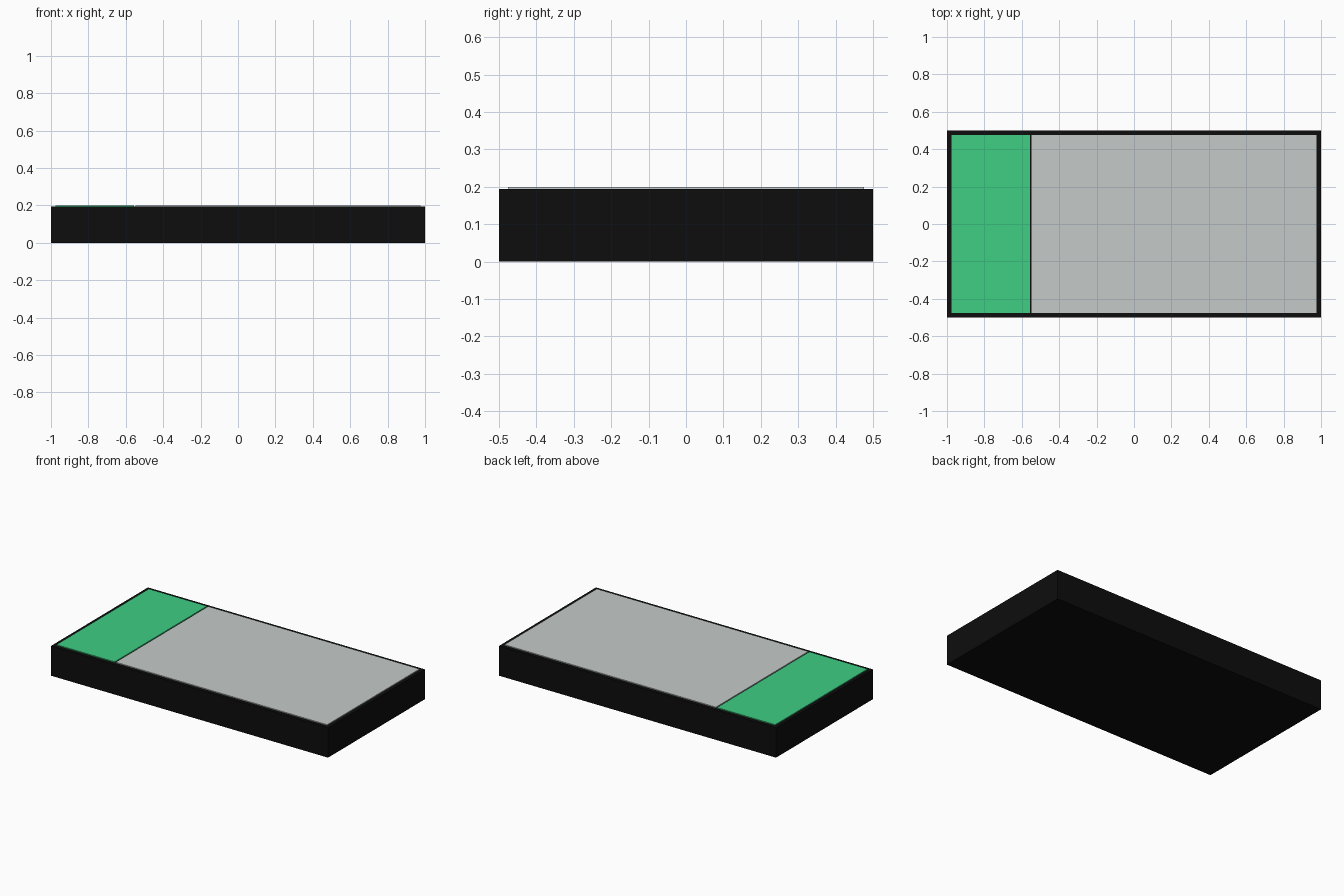
import bpy

if "Cube" in bpy.data.objects:
    bpy.data.objects.remove(bpy.data.objects["Cube"])


def material(name, rgb):
    m = bpy.data.materials.new(name)
    m.diffuse_color = (*rgb, 1.0)
    m.use_nodes = True
    m.node_tree.nodes["Principled BSDF"].inputs["Base Color"].default_value = m.diffuse_color
    return m


def box(name, lo, hi, mat):
    """Axis-aligned box between two corners."""
    bpy.ops.mesh.primitive_cube_add(size=1, location=[(a + b) / 2 for a, b in zip(lo, hi)])
    ob = bpy.context.object
    ob.name = name
    ob.scale = [b - a for a, b in zip(lo, hi)]
    bpy.ops.object.transform_apply(location=False, rotation=False, scale=True)
    ob.data.materials.append(mat)
    return ob


black = material("black", (0.004, 0.004, 0.004))
green = material("green", (0.05, 0.62, 0.23))
grey = material("light grey", (0.56, 0.60, 0.59))

# Slab body
box("base_slab", (-1, -0.5, 0), (1, 0.5, 0.194), black)

# Thin top plates, separated by a narrow gap
box("green_plate", (-0.977, -0.476, 0.192), (-0.557, 0.476, 0.2), green)
box("grey_plate", (-0.549, -0.476, 0.192), (0.977, 0.476, 0.2), grey)
